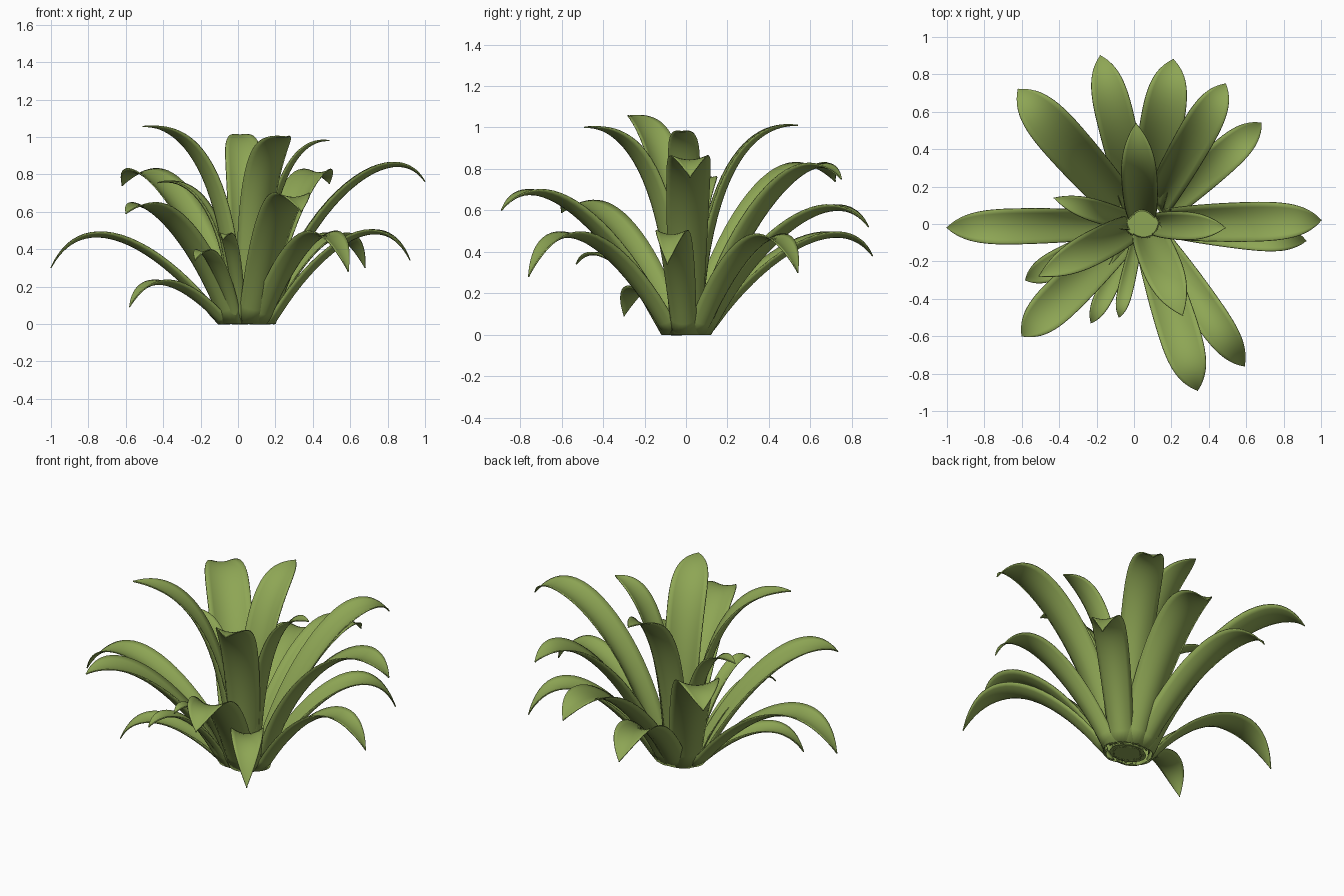
import bpy, bmesh, math
from mathutils import Vector

if "Cube" in bpy.data.objects:
    bpy.data.objects.remove(bpy.data.objects["Cube"])

green = bpy.data.materials.new("leaf_green")
green.diffuse_color = (0.27, 0.38, 0.09, 1)
green.use_nodes = True
green.node_tree.nodes["Principled BSDF"].inputs["Base Color"].default_value = green.diffuse_color

CX, RX, RY = 0.045, 0.135, 0.10      # centre and radii of the base rosette


def bezier(p, t):
    s = 1 - t
    return s**3 * p[0] + 3 * s * s * t * p[1] + 3 * s * t * t * p[2] + t**3 * p[3]


def slope(p, t):
    s = 1 - t
    return 3 * s * s * (p[1] - p[0]) + 6 * s * t * (p[2] - p[1]) + 3 * t * t * (p[3] - p[2])


def leaf(name, x, y, z, peak, width, h1, h2, ring):
    """Arching channelled blade from the base ring to the tip (x, y, z)."""
    az = math.atan2(y, x - CX)
    base = Vector((CX + ring * RX * math.cos(az), ring * RY * math.sin(az), 0))
    out = Vector((x, y, 0)) - base
    reach = out.length
    out.normalize()
    side = Vector((-out.y, out.x, 0))
    hs = [0, h1 * reach, h2 * reach, reach]
    # find the control height that makes the arch reach its peak
    lo, hi = z * 0.5, 3.0
    for _ in range(30):
        mid = (lo + hi) / 2
        zs = [0, 0.72 * peak, mid, z]
        if max(bezier(zs, i / 40) for i in range(41)) > peak + 0.001:
            hi = mid
        else:
            lo = mid
    zs = [0, 0.72 * peak, lo, z]
    bm = bmesh.new()
    rows, n, m = [], 26, 8
    for i in range(n + 1):
        t = 1 - (1 - i / n) ** 1.5
        c = base + out * bezier(hs, t) + Vector((0, 0, bezier(zs, t)))
        tan = (out * slope(hs, t) + Vector((0, 0, slope(zs, t)))).normalized()
        up = tan.cross(side).normalized()
        w = width * (0.72 + 0.28 * math.sin(math.pi / 2 * min(1, t / 0.6)))
        w *= max(0.03, 1 - max(0, (t - 0.55) / 0.45) ** 2.8)
        fold = 0.32 - 0.25 * t
        row = []
        for j in range(m + 1):
            v = 2 * j / m - 1
            p = c + side * (v * w / 2) + up * (fold * w * (v * v - 0.4))
            if i == 0:
                p.z = 0
            p.z = max(0, p.z)
            row.append(bm.verts.new(p))
        rows.append(row)
    for a, b in zip(rows, rows[1:]):
        for j in range(m):
            bm.faces.new((a[j], a[j + 1], b[j + 1], b[j]))
    bmesh.ops.recalc_face_normals(bm, faces=bm.faces)
    me = bpy.data.meshes.new(name)
    bm.to_mesh(me)
    bm.free()
    me.materials.append(green)
    ob = bpy.data.objects.new(name, me)
    bpy.context.collection.objects.link(ob)
    for f in me.polygons:
        f.use_smooth = True
    mod = ob.modifiers.new("thickness", "SOLIDIFY")
    mod.thickness = 0.006
    mod.offset = 0


# outer arching leaves: tip x, y, z, peak height, width, steepness (low = steep)
outer = [
    (-1.00, -0.02, 0.30, 0.475, 0.19, 0.27),
    (1.00, 0.02, 0.76, 0.85, 0.21, 0.17),
    (0.92, -0.09, 0.34, 0.49, 0.16, 0.27),
    (-0.62, 0.72, 0.74, 0.815, 0.24, 0.27),
    (-0.18, 0.90, 0.38, 0.48, 0.20, 0.27),
    (0.21, 0.88, 0.52, 0.61, 0.23, 0.27),
    (0.49, 0.75, 0.75, 0.815, 0.20, 0.27),
    (0.68, 0.54, 0.30, 0.47, 0.18, 0.27),
    (0.59, -0.76, 0.28, 0.48, 0.18, 0.27),
    (0.34, -0.89, 0.60, 0.685, 0.22, 0.30),
    (-0.60, -0.60, 0.59, 0.635, 0.22, 0.29),
    (-0.58, -0.30, 0.09, 0.22, 0.15, 0.27),
    (-0.23, -0.53, 0.34, 0.39, 0.10, 0.27),
    (-0.08, -0.50, 0.45, 0.48, 0.08, 0.27),
]
for k, d in enumerate(outer):
    leaf(f"outer_leaf_{k + 1}", *d, 0.78, 1.0)

# upright inner leaves, bending out near the top
inner = [
    (0.01, 0.54, 1.01, 1.01, 0.19),
    (-0.51, -0.28, 1.055, 1.055, 0.18),
    (0.26, -0.49, 1.00, 1.00, 0.21),
    (0.49, -0.02, 0.98, 0.98, 0.15),
    (-0.43, 0.14, 0.755, 0.76, 0.12),
]
for k, d in enumerate(inner):
    leaf(f"inner_leaf_{k + 1}", *d, 0.07, 0.47, 0.55)

# thin core closing the base
bpy.ops.mesh.primitive_cone_add(vertices=24, radius1=0.085, radius2=0.07, depth=0.015,
                                location=(CX, 0, 0.008))
core = bpy.context.object
core.name = "base_core"
core.scale = (1.3, 1, 1)
core.data.materials.append(green)
